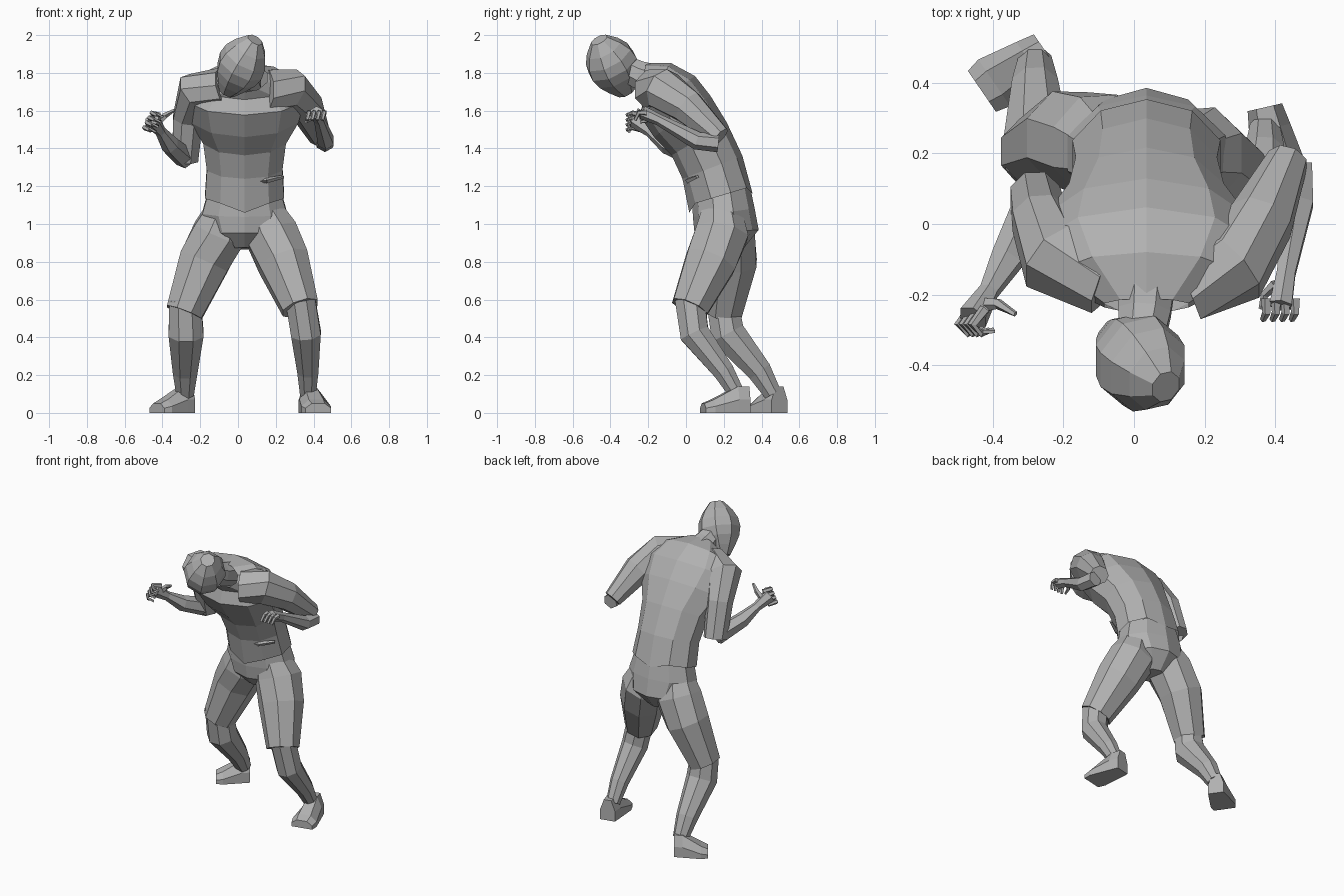
import bpy, bmesh, math
from mathutils import Vector

cube = bpy.data.objects.get("Cube")
if cube:
    bpy.data.objects.remove(cube)

grey = bpy.data.materials.new("plain grey")
grey.use_nodes = True
colour = (0.44, 0.44, 0.44, 1)
grey.diffuse_color = colour
grey.node_tree.nodes["Principled BSDF"].inputs["Base Color"].default_value = colour


def skin(name, rings, caps=True):
    """Join rings with equal point counts into one faceted surface."""
    bm = bmesh.new()
    rows = [[bm.verts.new(point) for point in ring] for ring in rings]
    for lower, upper in zip(rows, rows[1:]):
        for i in range(len(lower)):
            j = (i + 1) % len(lower)
            bm.faces.new((lower[i], lower[j], upper[j], upper[i]))
    if caps:
        bm.faces.new(reversed(rows[0]))
        bm.faces.new(rows[-1])
    bmesh.ops.recalc_face_normals(bm, faces=bm.faces)
    mesh = bpy.data.meshes.new(name)
    bm.to_mesh(mesh)
    bm.free()
    mesh.materials.append(grey)
    part = bpy.data.objects.new(name, mesh)
    bpy.context.collection.objects.link(part)
    return part


def loft(name, centres, widths, depths, sides=8, caps=True):
    """Run an oval cross-section along a path, square to its direction."""
    centres = [Vector(centre) for centre in centres]
    last = len(centres) - 1
    rings = []
    for k, centre in enumerate(centres):
        along = (centres[min(k + 1, last)] - centres[max(k - 1, 0)]).normalized()
        across = Vector((1, 0, 0))
        across = (across - along * across.dot(along)).normalized()
        outward = along.cross(across)
        angles = [(i + 0.5) * math.tau / sides for i in range(sides)]
        rings.append([centre + across * widths[k] * math.cos(angle)
                      + outward * depths[k] * math.sin(angle) for angle in angles])
    return skin(name, rings, caps)


def limb(name, path, radii, sides=8):
    """A round tube with one radius for each point of its path."""
    return loft(name, path, radii, radii, sides)


def egg(name, bottom, top, half_width, half_depth, levels=7):
    """A closed egg, fullest above the middle, along a tilted axis."""
    bottom, top = Vector(bottom), Vector(top)
    centres, widths, depths = [], [], []
    for k in range(levels):
        t = k / (levels - 1)
        swell = math.sin(math.pi * (0.12 + 0.77 * t ** 1.1))
        centres.append(bottom.lerp(top, t))
        widths.append(half_width * swell)
        depths.append(half_depth * swell)
    loft(name, centres, widths, depths)


def shoe(name, toe, heel):
    """A flat-soled wedge that rises from the toe to the ankle."""
    toe, heel = Vector(toe), Vector(heel)
    across = (heel - toe).normalized().cross(Vector((0, 0, 1)))
    shape = ((-1, 0), (1, 0), (1, 0.5), (0.5, 1), (-0.5, 1), (-1, 0.5))
    rings = []
    for t, width, height in ((0, 0.07, 0.05), (0.2, 0.08, 0.07), (0.75, 0.06, 0.14), (1, 0.05, 0.14)):
        middle = toe.lerp(heel, t)
        rings.append([middle + across * width * u + Vector((0, 0, height * v)) for u, v in shape])
    skin(name, rings)


def fingers(side, first_root, spread, bends):
    """Four fingers in a row, all with the same bends."""
    first_root, spread = Vector(first_root), Vector(spread)
    for k, label in enumerate(("first", "second", "third", "fourth")):
        root = first_root + spread * k
        path = [root] + [root + Vector(bend) for bend in bends]
        radii = [0.016 - 0.007 * i / len(bends) for i in range(len(path))]
        limb(f"{side}_{label}_finger", path, radii, sides=5)


# Bent shirt: spine position, height, half width and half depth
body_x = 0.035
spine = [(0.185, 1.15, 0.22, 0.175), (0.14, 1.3, 0.21, 0.17), (0.07, 1.45, 0.23, 0.17),
         (-0.02, 1.57, 0.3, 0.185), (-0.1, 1.68, 0.33, 0.18), (-0.15, 1.755, 0.26, 0.12),
         (-0.23, 1.775, 0.125, 0.08)]
shirt = loft("shirt", [(body_x, y, z) for y, z, width, depth in spine],
             [station[2] for station in spine], [station[3] for station in spine],
             sides=10, caps=False)

# Pointed hem at the middle of the front and back
for vertex in shirt.data.vertices[:10]:
    if abs(vertex.co.x - body_x) < 0.08:
        vertex.co.z -= 0.04
limb("shirt_fold", [(0.06, 0.02, 1.22), (0.15, 0.01, 1.23), (0.24, 0.06, 1.25)], [0.01, 0.015, 0.01], sides=4)

# Neck and bowed head
limb("neck", [(0.04, -0.12, 1.75), (0.03, -0.25, 1.79), (0.02, -0.33, 1.83)], [0.09, 0.08, 0.07])
egg("head", (-0.06, -0.315, 1.7), (0.09, -0.46, 1.975), 0.132, 0.142)

# Trousers, with slanted cuffs at the knees
loft("trouser_seat", [(body_x, 0.21, 0.87), (body_x, 0.215, 0.96), (body_x, 0.2, 1.06), (body_x, 0.185, 1.18)],
     [0.08, 0.2, 0.235, 0.2], [0.09, 0.17, 0.165, 0.155], sides=10)
trouser_radii = [0.11, 0.15, 0.145, 0.105]
limb("left_trouser_leg", [(0.13, 0.19, 1.08), (0.175, 0.19, 0.95), (0.24, 0.13, 0.8), (0.33, 0.02, 0.555)],
     trouser_radii)
limb("right_trouser_leg", [(-0.06, 0.2, 1.08), (-0.1, 0.225, 0.95), (-0.18, 0.24, 0.8), (-0.285, 0.2, 0.53)],
     trouser_radii)

# Lower legs and shoes
limb("left_shin", [(0.33, 0.02, 0.6), (0.36, 0.045, 0.42), (0.37, 0.2, 0.22), (0.37, 0.27, 0.1)],
     [0.085, 0.085, 0.06, 0.045])
limb("right_shin", [(-0.28, 0.19, 0.6), (-0.275, 0.22, 0.42), (-0.28, 0.39, 0.22), (-0.28, 0.46, 0.1)],
     [0.09, 0.1, 0.07, 0.05])
shoe("left_shoe", (0.425, 0.09, 0), (0.37, 0.33, 0))
shoe("right_shoe", (-0.43, 0.375, 0), (-0.255, 0.495, 0))

# Sleeves, full at the shoulders
limb("left_sleeve", [(0.15, -0.17, 1.71), (0.28, -0.12, 1.71), (0.36, 0.01, 1.62), (0.435, 0.18, 1.46)],
     [0.115, 0.115, 0.095, 0.06])
limb("right_sleeve", [(-0.08, -0.16, 1.73), (-0.22, -0.1, 1.7), (-0.265, 0.01, 1.56), (-0.28, 0.08, 1.34)],
     [0.1, 0.115, 0.085, 0.075])

# Forearms running into the hands
limb("left_forearm", [(0.46, 0.17, 1.43), (0.465, 0.06, 1.44), (0.43, -0.14, 1.55), (0.415, -0.23, 1.59)],
     [0.05, 0.048, 0.03, 0.036], sides=6)
limb("right_forearm", [(-0.28, 0.07, 1.35), (-0.36, -0.1, 1.42), (-0.41, -0.19, 1.49), (-0.455, -0.265, 1.55)],
     [0.06, 0.05, 0.03, 0.045], sides=6)

# Fingers and thumbs
fingers("left", (0.375, -0.21, 1.59), (0.027, 0, 0), [(0, -0.04, 0), (-0.01, -0.06, -0.04)])
fingers("right", (-0.46, -0.24, 1.5), (0.013, 0, 0.026),
        [(-0.035, -0.045, 0.01), (-0.01, -0.07, 0), (0.025, -0.06, -0.01)])
limb("left_thumb", [(0.4, -0.17, 1.57), (0.37, -0.2, 1.55), (0.36, -0.24, 1.54)], [0.016, 0.012, 0.008], sides=5)
limb("right_thumb", [(-0.43, -0.23, 1.53), (-0.385, -0.225, 1.575), (-0.335, -0.255, 1.605)],
     [0.022, 0.016, 0.008], sides=5)
